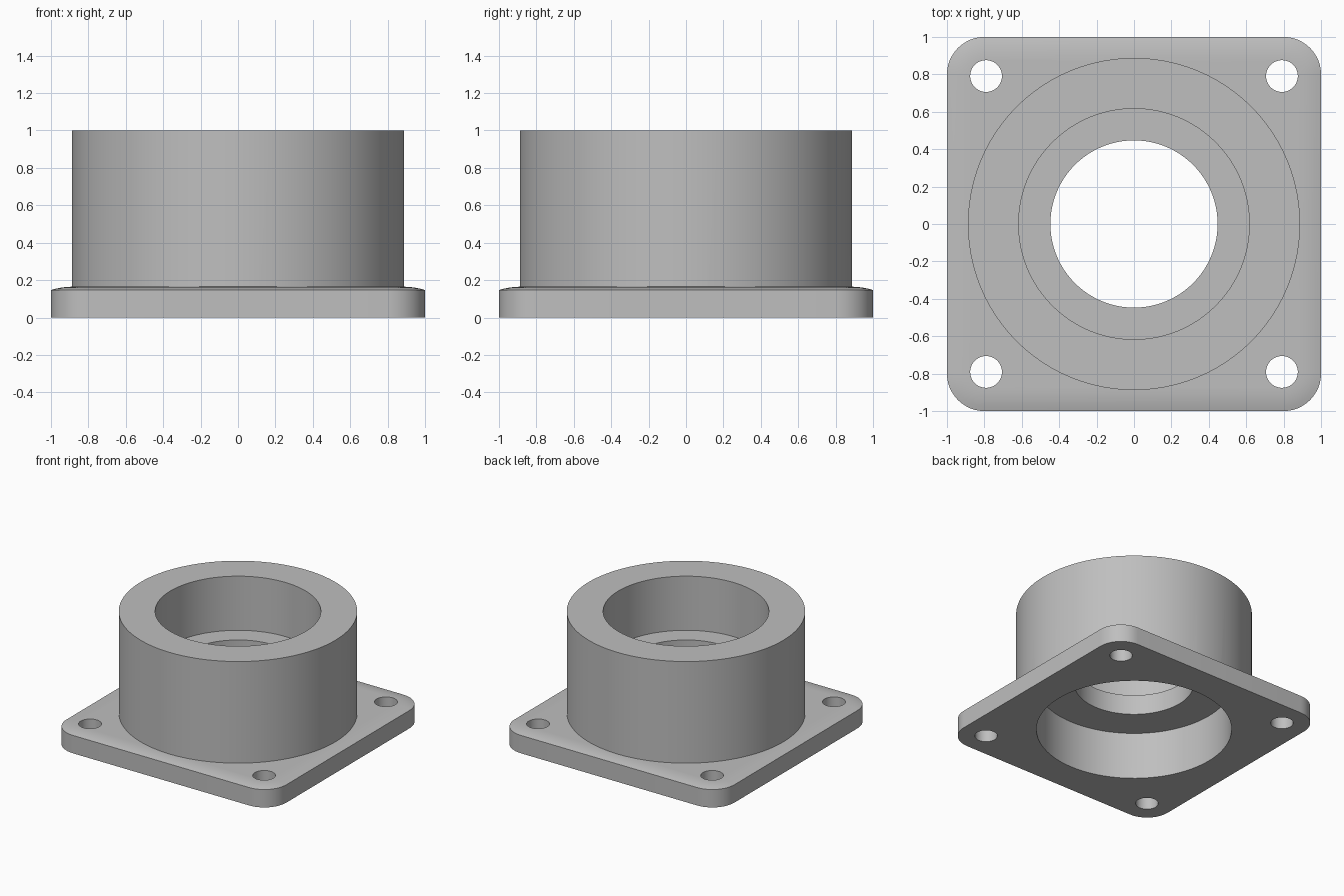
import bpy, bmesh
from math import sin, cos, pi, radians

if "Cube" in bpy.data.objects:
    bpy.data.objects.remove(bpy.data.objects["Cube"], do_unlink=True)

GREY = (0.52, 0.52, 0.52, 1)
metal = bpy.data.materials.new("grey_metal")
metal.use_nodes = True
metal.diffuse_color = GREY
metal.node_tree.nodes["Principled BSDF"].inputs["Base Color"].default_value = GREY


def loft(name, rings):
    """Closed solid through a stack of rings with equal point counts."""
    bm = bmesh.new()
    loops = [[bm.verts.new(p) for p in ring] for ring in rings]
    n = len(loops[0])
    for low, high in zip(loops, loops[1:]):
        for i in range(n):
            j = (i + 1) % n
            bm.faces.new((low[i], low[j], high[j], high[i]))
    bm.faces.new(loops[0][::-1])
    bm.faces.new(loops[-1])
    mesh = bpy.data.meshes.new(name)
    bm.to_mesh(mesh)
    bm.free()
    mesh.materials.append(metal)
    obj = bpy.data.objects.new(name, mesh)
    bpy.context.collection.objects.link(obj)
    return obj


def circle(r, z, x=0, y=0, n=96):
    return [(x + r * cos(2 * pi * i / n), y + r * sin(2 * pi * i / n), z) for i in range(n)]


def rounded_square(inset, z, corner=0.2, steps=12):
    points = []
    c, r = 1 - corner, corner - inset
    for quarter, (sx, sy) in enumerate(((1, 1), (-1, 1), (-1, -1), (1, -1))):
        for i in range(steps + 1):
            a = pi / 2 * (quarter + i / steps)
            points.append((sx * c + r * cos(a), sy * c + r * sin(a), z))
    return points


def cylinder(name, r, z0, z1, x=0, y=0, n=96):
    return loft(name, [circle(r, z0, x, y, n), circle(r, z1, x, y, n)])


def combine(target, tool, operation):
    mod = target.modifiers.new(tool.name, "BOOLEAN")
    mod.operation = operation
    mod.solver = "EXACT"
    mod.object = tool
    bpy.context.view_layer.objects.active = target
    bpy.ops.object.modifier_apply(modifier=mod.name)
    bpy.data.objects.remove(tool, do_unlink=True)


# Square flange with a softly crowned rim, joined to the round housing
profile = ((0, 0), (0, 0.147), (0.025, 0.154), (0.055, 0.160), (0.09, 0.164), (0.12, 0.165))
body = loft("flanged_housing", [rounded_square(inset, z) for inset, z in profile])
combine(body, cylinder("housing", 0.888, 0.05, 1), "UNION")

# Stepped bore: upper seat, through hole, lower recess
for name, r, z0, z1 in (("upper_bore", 0.617, 0.555, 1.2),
                        ("through_hole", 0.447, -0.2, 1.2),
                        ("lower_recess", 0.735, -0.2, 0.39)):
    combine(body, cylinder(name, r, z0, z1), "DIFFERENCE")

# Corner bolt holes
for sx in (-1, 1):
    for sy in (-1, 1):
        combine(body, cylinder("bolt_hole", 0.085, -0.2, 0.4, sx * 0.791, sy * 0.791, 40), "DIFFERENCE")

# Smooth curved walls, keep the machined edges crisp
bpy.ops.object.select_all(action="DESELECT")
body.select_set(True)
bpy.context.view_layer.objects.active = body
bpy.ops.object.shade_smooth_by_angle(angle=radians(30))
